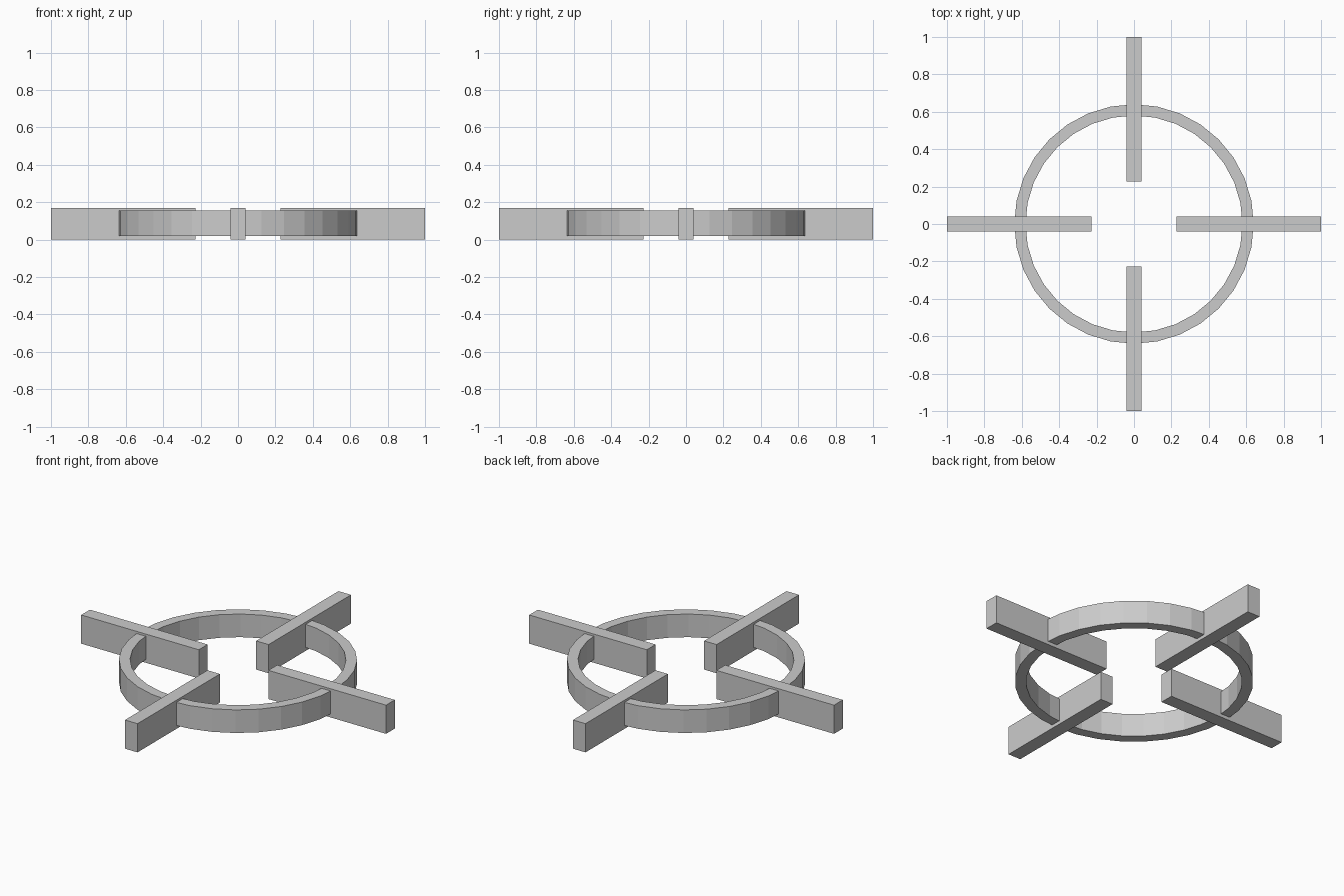
import bpy, bmesh
from math import cos, sin, pi

if "Cube" in bpy.data.objects:
    bpy.data.objects.remove(bpy.data.objects["Cube"])

SIDES = 32
R_OUT, R_IN = 0.64, 0.58
Z_LOW, Z_HIGH = 0.02, 0.157


def add_object(name, bm):
    bmesh.ops.recalc_face_normals(bm, faces=bm.faces)
    mesh = bpy.data.meshes.new(name)
    bm.to_mesh(mesh)
    bm.free()
    obj = bpy.data.objects.new(name, mesh)
    bpy.context.collection.objects.link(obj)
    return obj


# Ring: rectangular profile swept round the centre
bm = bmesh.new()
profile = [(R_OUT, Z_LOW), (R_OUT, Z_HIGH), (R_IN, Z_HIGH), (R_IN, Z_LOW)]
loops = []
for i in range(SIDES):
    a = 2 * pi * i / SIDES
    loops.append([bm.verts.new((r * cos(a), r * sin(a), z)) for r, z in profile])
for i in range(SIDES):
    p, q = loops[i], loops[(i + 1) % SIDES]
    for j in range(4):
        k = (j + 1) % 4
        bm.faces.new((p[j], q[j], q[k], p[k]))
add_object("ring", bm)

# Four radial support bars crossing the ring
INNER, OUTER, WIDTH, HEIGHT = 0.228, 1.0, 0.082, 0.17
for i, side in enumerate(("right", "back", "left", "front")):
    bm = bmesh.new()
    bmesh.ops.create_cube(bm, size=1)
    bmesh.ops.scale(bm, vec=(OUTER - INNER, WIDTH, HEIGHT), verts=bm.verts)
    bmesh.ops.translate(bm, vec=((OUTER + INNER) / 2, 0, HEIGHT / 2), verts=bm.verts)
    bar = add_object(side + "_support_bar", bm)
    bar.rotation_euler.z = i * pi / 2
